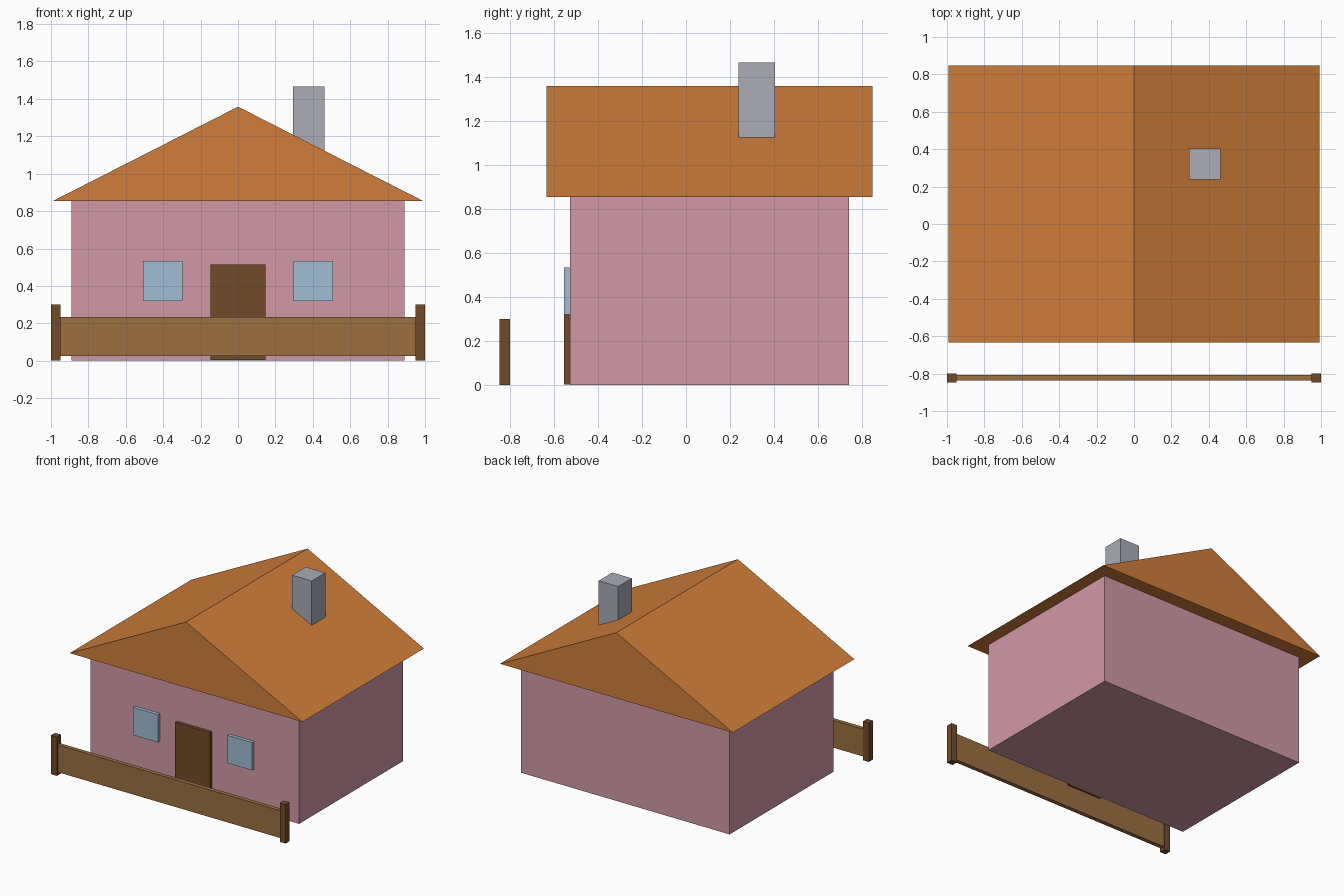
import bpy
import bmesh

cube = bpy.data.objects.get("Cube")
if cube:
    bpy.data.objects.remove(cube, do_unlink=True)


def material(name, r, g, b):
    """Flat material from 0-255 display values, stored as linear."""
    color = [(c / 255) ** 2.2 for c in (r, g, b)] + [1]
    mat = bpy.data.materials.new(name)
    mat.use_nodes = True
    mat.diffuse_color = color
    mat.node_tree.nodes["Principled BSDF"].inputs["Base Color"].default_value = color
    return mat


pink = material("pink wall", 208, 151, 165)
orange = material("orange roof", 207, 125, 61)
grey = material("grey chimney", 169, 171, 181)
blue = material("blue glass", 160, 188, 210)
dark_wood = material("dark wood", 114, 76, 46)
light_wood = material("light wood", 155, 111, 67)


def prism(name, profile, y0, y1, mat):
    """Extrude an x-z profile from y0 back to y1."""
    bm = bmesh.new()
    face = bm.faces.new([bm.verts.new((x, y0, z)) for x, z in profile])
    new = bmesh.ops.extrude_face_region(bm, geom=[face])["geom"]
    moved = [v for v in new if isinstance(v, bmesh.types.BMVert)]
    bmesh.ops.translate(bm, verts=moved, vec=(0, y1 - y0, 0))
    bmesh.ops.recalc_face_normals(bm, faces=bm.faces)
    mesh = bpy.data.meshes.new(name)
    bm.to_mesh(mesh)
    bm.free()
    mesh.materials.append(mat)
    obj = bpy.data.objects.new(name, mesh)
    bpy.context.collection.objects.link(obj)
    return obj


def box(name, x, y, z, mat):
    """Box from (min, max) pairs along each axis."""
    outline = [(x[0], z[0]), (x[1], z[0]), (x[1], z[1]), (x[0], z[1])]
    return prism(name, outline, *y, mat)


# House body, gabled roof and chimney
box("walls", (-0.89, 0.89), (-0.527, 0.74), (0, 0.853), pink)
prism("roof", [(-0.992, 0.853), (0.992, 0.853), (0, 1.358)], -0.633, 0.848, orange)
box("chimney", (0.295, 0.462), (0.238, 0.404), (1.0, 1.465), grey)

# Door and windows standing proud of the front wall
front = (-0.553, -0.52)
box("door", (-0.148, 0.148), front, (0.003, 0.514), dark_wood)
for side, x in (("right", -0.402), ("left", 0.402)):
    box(side + "_window", (x - 0.105, x + 0.105), front, (0.32, 0.534), blue)

# Front fence
box("fence_board", (-0.96, 0.96), (-0.838, -0.806), (0.025, 0.235), light_wood)
for side, x in (("right", -0.975), ("left", 0.975)):
    box(side + "_fence_post", (x - 0.025, x + 0.025), (-0.848, -0.799), (0, 0.3), dark_wood)
